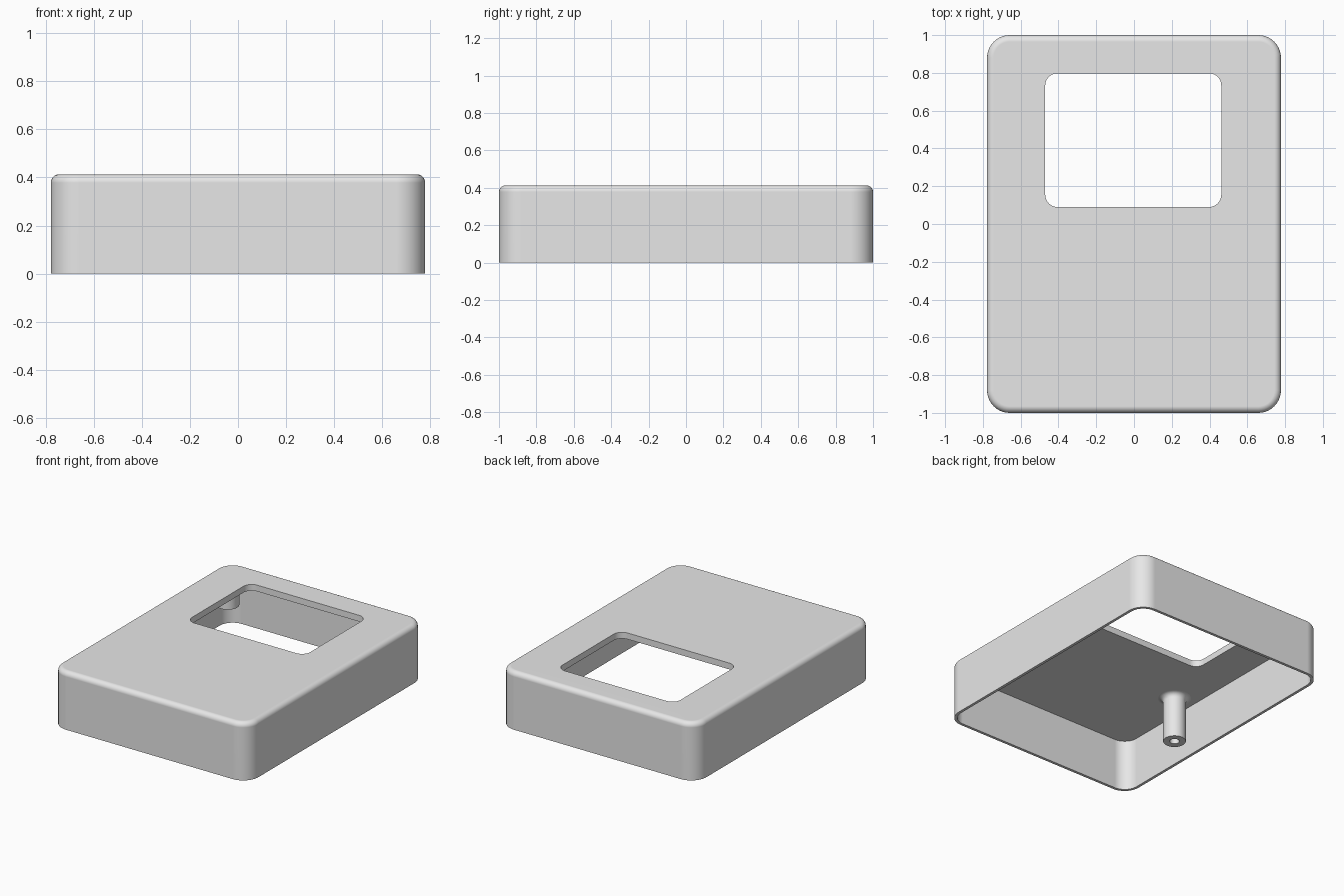
import bpy, bmesh, math

old = bpy.data.objects.get("Cube")
if old:
    bpy.data.objects.remove(old)

HALF_X, HALF_Y, HEIGHT = 0.778, 1.0, 0.413
CORNER, FILLET, WALL = 0.12, 0.035, 0.02
CEILING = HEIGHT - 0.045

grey = bpy.data.materials.new("plain grey")
grey.use_nodes = True
grey.diffuse_color = (0.8, 0.8, 0.8, 1)
grey.node_tree.nodes["Principled BSDF"].inputs["Base Color"].default_value = (0.8, 0.8, 0.8, 1)


def rounded_rect(x0, x1, y0, y1, r, z, steps=10):
    """Points of a rounded rectangle, counter-clockwise."""
    pts = []
    centres = [(x1 - r, y1 - r), (x0 + r, y1 - r), (x0 + r, y0 + r), (x1 - r, y0 + r)]
    for k, (cx, cy) in enumerate(centres):
        for i in range(steps + 1):
            a = math.pi / 2 * (k + i / steps)
            pts.append((cx + r * math.cos(a), cy + r * math.sin(a), z))
    return pts


def body_ring(inset, z):
    x, y = HALF_X - inset, HALF_Y - inset
    return rounded_rect(-x, x, -y, y, CORNER - inset, z)


def window_ring(z):
    return rounded_rect(-0.47, 0.462, 0.09, 0.798, 0.065, z)


def circle(cx, cy, r, z, sides=32):
    angles = [2 * math.pi * i / sides for i in range(sides)]
    return [(cx + r * math.cos(a), cy + r * math.sin(a), z) for a in angles]


def loft(name, rings, closed=False, cap_start=False):
    """Bridge successive rings of points into one smooth-shaded object."""
    bm = bmesh.new()
    loops = [[bm.verts.new(p) for p in ring] for ring in rings]
    pairs = list(zip(loops, loops[1:]))
    if closed:
        pairs.append((loops[-1], loops[0]))
    for a, b in pairs:
        n = len(a)
        for i in range(n):
            j = (i + 1) % n
            bm.faces.new((a[i], a[j], b[j], b[i]))
    if cap_start:
        bm.faces.new(loops[0][::-1])
    bmesh.ops.recalc_face_normals(bm, faces=bm.faces)
    mesh = bpy.data.meshes.new(name)
    bm.to_mesh(mesh)
    bm.free()
    mesh.materials.append(grey)
    obj = bpy.data.objects.new(name, mesh)
    bpy.context.collection.objects.link(obj)
    bpy.ops.object.select_all(action="DESELECT")
    obj.select_set(True)
    bpy.context.view_layer.objects.active = obj
    bpy.ops.object.shade_smooth_by_angle(angle=math.radians(35))
    weighted = obj.modifiers.new("weighted normals", "WEIGHTED_NORMAL")
    weighted.keep_sharp = True
    return obj


# Open-bottomed cover: outer wall, rounded top edge, window, ceiling, inner wall
rings = [body_ring(0, 0)]
for i in range(9):
    a = math.pi / 2 * i / 8
    rings.append(body_ring(FILLET * (1 - math.cos(a)), HEIGHT - FILLET * (1 - math.sin(a))))
rings += [window_ring(HEIGHT), window_ring(CEILING), body_ring(WALL, CEILING), body_ring(WALL, 0)]
loft("cover_shell", rings, closed=True)


# Hollow screw posts hanging from the ceiling, flared where they meet it
def screw_post(name, x, y, tip, r=0.075, hole=0.032, flare=0.035):
    rings = [circle(x, y, hole, CEILING - 0.02), circle(x, y, hole, tip), circle(x, y, r, tip)]
    for i in range(7):
        a = math.pi / 2 * i / 6
        rings.append(circle(x, y, r + flare * (1 - math.cos(a)),
                            CEILING - flare * (1 - math.sin(a))))
    post = loft(name, rings, cap_start=True)
    # The post is an open skin, so make sure its outer wall faces outward
    side = max(post.data.polygons, key=lambda p: p.area if abs(p.normal.z) < 0.1 and
               math.hypot(p.center.x - x, p.center.y - y) > r * 0.9 else 0)
    if side.normal.x * (side.center.x - x) + side.normal.y * (side.center.y - y) < 0:
        post.data.flip_normals()


screw_post("front_post", -0.61, -0.31, 0.04)
for label, side in (("right", -1), ("left", 1)):
    screw_post("back_post_" + label, side * 0.61, 0.755, 0.235)
